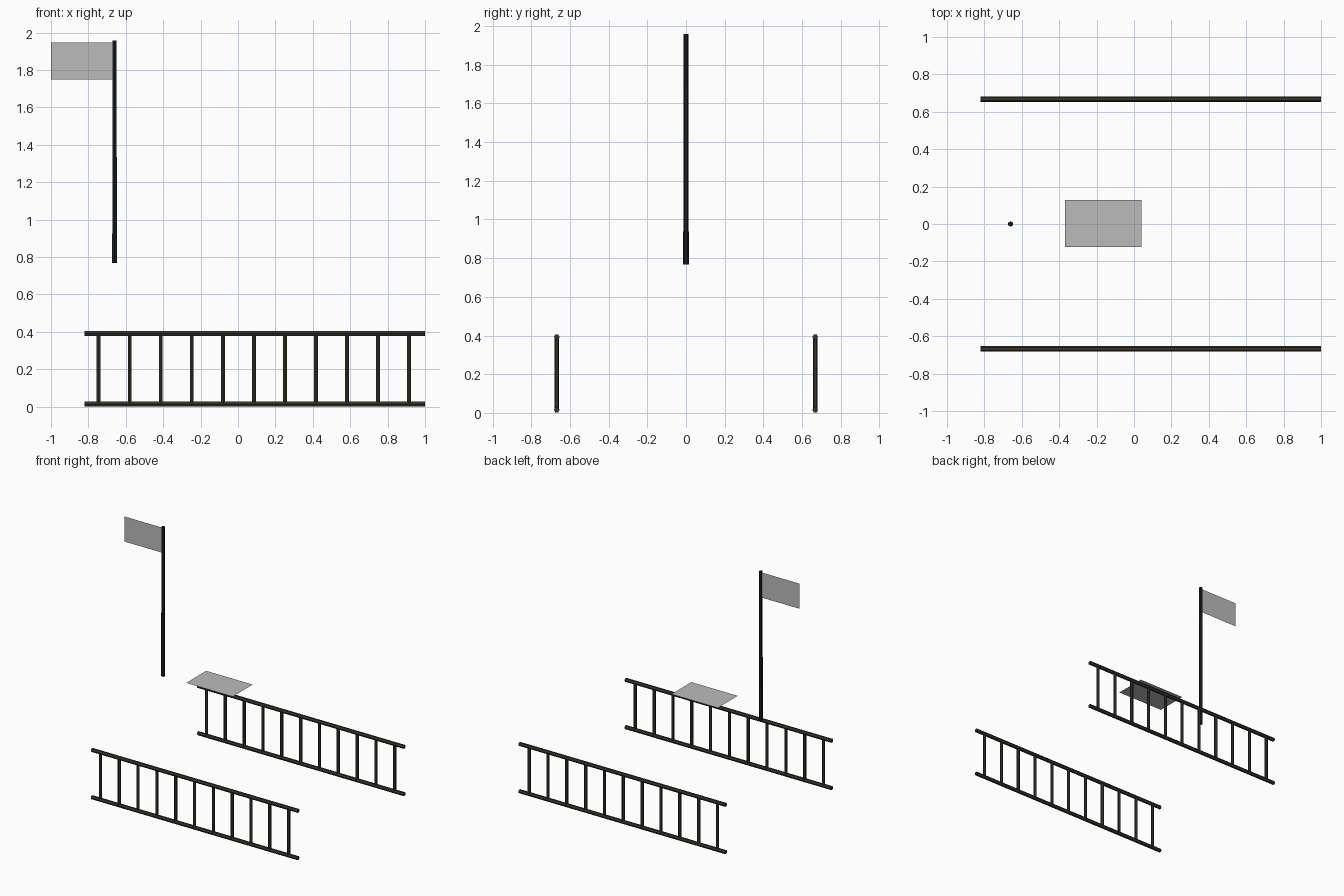
import bpy
from math import radians, pi
from mathutils import Vector

cube = bpy.data.objects.get("Cube")
if cube:
    bpy.data.objects.remove(cube, do_unlink=True)


def material(name, colour):
    m = bpy.data.materials.new(name)
    m.use_nodes = True
    m.diffuse_color = (*colour, 1)
    bsdf = next(n for n in m.node_tree.nodes if n.type == "BSDF_PRINCIPLED")
    bsdf.inputs["Base Color"].default_value = (*colour, 1)
    return m


olive = material("dark olive metal", (0.035, 0.036, 0.024))
black = material("blue black metal", (0.011, 0.013, 0.016))
grey = material("grey cloth", (0.5, 0.5, 0.5))


def rod(name, start, end, r1, r2, mat):
    """Six-sided rod between two points."""
    a, b = Vector(start), Vector(end)
    bpy.ops.mesh.primitive_cone_add(vertices=6, radius1=r1, radius2=r2,
                                    depth=(b - a).length, location=(a + b) / 2)
    ob = bpy.context.object
    ob.name = name
    if abs(b.x - a.x) > abs(b.z - a.z):
        # turn along x, with an edge pointing up
        ob.rotation_euler = (pi / 6, pi / 2, 0)
    ob.data.materials.append(mat)
    bpy.ops.object.shade_smooth_by_angle(angle=radians(30))
    return ob


def sheet(name, size, location, rotation=(0, 0, 0)):
    bpy.ops.mesh.primitive_plane_add(size=1, location=location, rotation=rotation)
    ob = bpy.context.object
    ob.name = name
    ob.scale = (size[0], size[1], 1)
    ob.data.materials.append(grey)


# Side railings: two rails joined by evenly spaced rungs
LOW, HIGH = 0.015, 0.392
for side, y in (("right", -0.668), ("left", 0.668)):
    for level, z in (("lower", LOW), ("upper", HIGH)):
        rail = rod(f"{side}_{level}_rail", (-0.82, y, z), (1, y, z), 0.015, 0.015, olive)
        rail.rotation_euler = (0, pi / 2, 0)
    for i in range(11):
        x = -0.745 + 0.166 * i
        rod(f"{side}_rung_{i + 1}", (x, y, LOW), (x, y, HIGH), 0.012, 0.012, olive)

# Flagpole, flag and hatch plate
rod("flagpole", (-0.66, 0, 0.768), (-0.66, 0, 1.958), 0.0145, 0.0125, black)
sheet("flag", (0.34, 0.2), (-0.83, 0, 1.848), (pi / 2, 0, 0))
sheet("hatch_plate", (0.41, 0.252), (-0.165, 0.002, 0.838))
